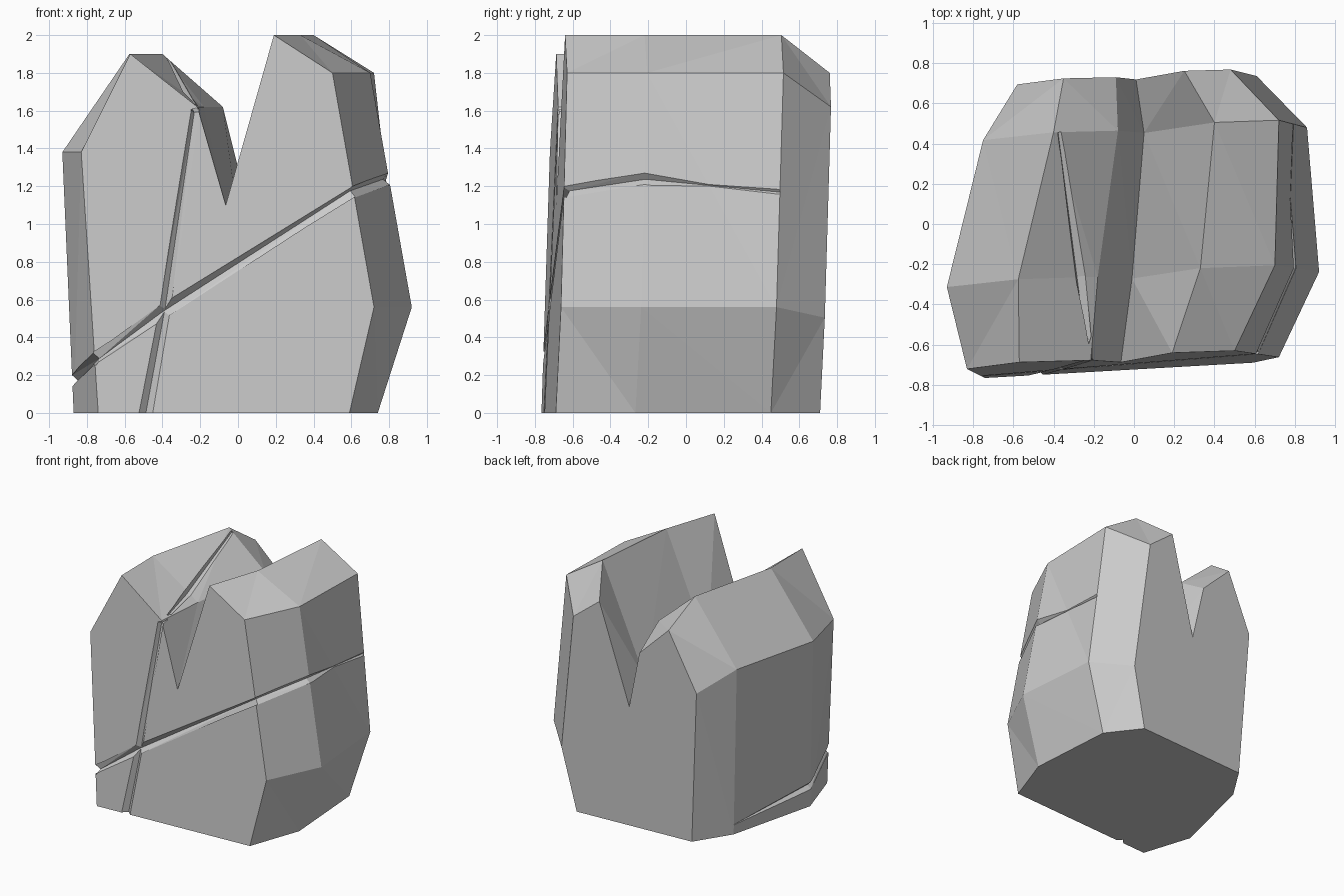
import bpy, bmesh
from mathutils import Vector

if "Cube" in bpy.data.objects:
    bpy.data.objects.remove(bpy.data.objects["Cube"])

# Cross-sections of the stone run front to back; each leans slightly with x and z
DEPTHS = [-0.723, -0.31, 0.41, 0.682]
HEIGHTS = [0, 1.38, 1.90, 1.62, 1.10, 2.0, 1.8, 0.56, 0]
RING_X = [
    [-0.74, -0.83, -0.57, -0.215, -0.065, 0.19, 0.50, 0.72, 0.59],
    [-0.87, -0.93, -0.575, -0.18, -0.01, 0.33, 0.70, 0.92, 0.74],
    [-0.69, -0.75, -0.40, -0.08, 0.05, 0.40, 0.72, 0.86, 0.69],
    [-0.51, -0.58, -0.35, -0.09, 0.01, 0.25, 0.48, 0.61, 0.49],
]


def on_ring(ring, x, z):
    return Vector((x, DEPTHS[ring] + 0.057 * x + 0.036 * z, z))


def loft(name, rings):
    """Skin closed rings of points and cap both ends."""
    bm = bmesh.new()
    rows = [[bm.verts.new(p) for p in ring] for ring in rings]
    n = len(rows[0])
    for a, b in zip(rows, rows[1:]):
        for i in range(n):
            j = (i + 1) % n
            bm.faces.new((a[i], a[j], b[j], b[i]))
    bm.faces.new(rows[0])
    bm.faces.new(rows[-1])
    bmesh.ops.triangulate(bm, faces=bm.faces[:])
    bmesh.ops.recalc_face_normals(bm, faces=bm.faces[:])
    mesh = bpy.data.meshes.new(name)
    bm.to_mesh(mesh)
    bm.free()
    obj = bpy.data.objects.new(name, mesh)
    bpy.context.collection.objects.link(obj)
    return obj


def groove(name, path):
    """Diamond-section cutter along (point, outward normal, half width)."""
    rings = []
    for i, (p, normal, r) in enumerate(path):
        t = path[min(i + 1, len(path) - 1)][0] - path[max(i - 1, 0)][0]
        side = t.cross(Vector(normal)).normalized()
        out = side.cross(t).normalized()
        rings.append([p + side * r, p + out * r, p - side * r, p - out * r])
    cutter = loft(name, rings)
    cutter.hide_render = True
    return cutter


# Cleft stone body
rings = []
for k, xs in enumerate(RING_X):
    shrink = 0.9 if k == 3 else 1
    rings.append([on_ring(k, x, z * shrink) for x, z in zip(xs, HEIGHTS)])
stone = loft("cleft_stone", rings)

# Long slanting groove wrapping the front and both sides
band = groove("band_groove", [
    (on_ring(2, -0.70, 0.08), (-1, 0.2, 0), 0.008),
    (on_ring(1, -0.877, 0.17), (-1, -0.2, 0), 0.03),
    (on_ring(0, -0.76, 0.29), (-0.7, -0.7, 0), 0.04),
    (on_ring(0, -0.40, 0.535), (0, -1, 0), 0.036),
    (on_ring(0, 0.61, 1.17), (0.7, -0.7, 0), 0.034),
    (on_ring(1, 0.80, 1.24), (1, -0.1, 0.1), 0.033),
    (on_ring(2, 0.79, 1.17), (1, 0.1, 0.1), 0.012),
])

# Crack climbing the front and crossing the left peak
crack = groove("peak_crack", [
    (on_ring(0, -0.495, -0.04), (0, -1, 0), 0.038),
    (on_ring(0, -0.385, 0.56), (0, -1, 0), 0.03),
    (on_ring(0, -0.225, 1.60), (0.3, -0.8, 0.7), 0.026),
    (on_ring(1, -0.265, 1.68), (0.6, 0, 0.8), 0.03),
    (on_ring(2, -0.37, 1.875), (0.6, 0, 0.8), 0.012),
])

bpy.context.view_layer.objects.active = stone
for cutter in (band, crack):
    mod = stone.modifiers.new(cutter.name, 'BOOLEAN')
    mod.operation = 'DIFFERENCE'
    mod.solver = 'EXACT'
    mod.object = cutter
    bpy.ops.object.modifier_apply(modifier=mod.name)
    bpy.data.objects.remove(cutter)
